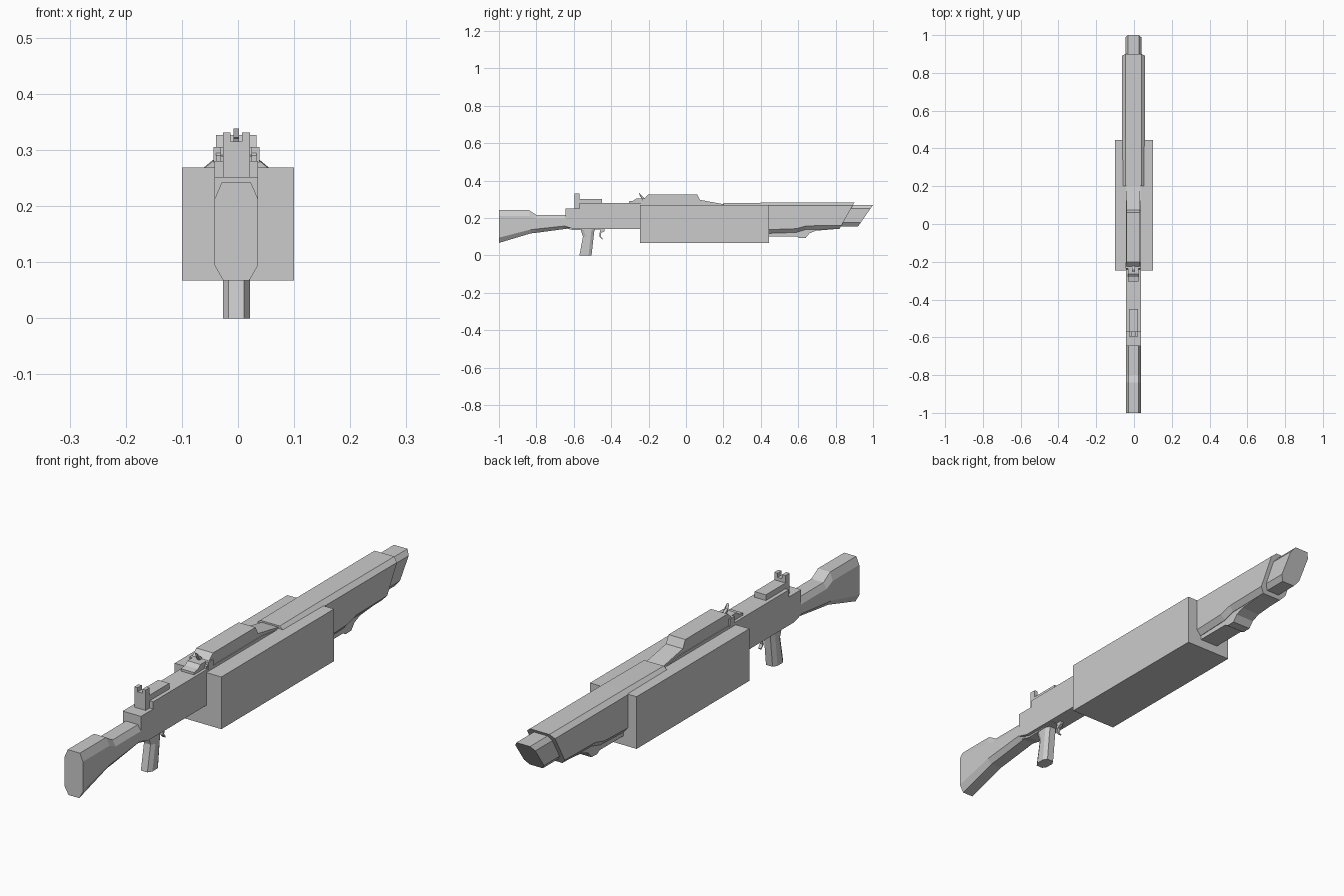
import bpy, bmesh

CX = -0.003  # the gun sits very slightly left of the box centre


def make(name, rings):
    """Skin a list of equal-length vertex rings and cap both ends."""
    bm = bmesh.new()
    vs = [[bm.verts.new(p) for p in r] for r in rings]
    n = len(vs[0])
    for a, b in zip(vs, vs[1:]):
        for i in range(n):
            bm.faces.new((a[i], a[(i + 1) % n], b[(i + 1) % n], b[i]))
    bm.faces.new(vs[0][::-1])
    bm.faces.new(vs[-1])
    bmesh.ops.recalc_face_normals(bm, faces=bm.faces)
    me = bpy.data.meshes.new(name)
    bm.to_mesh(me)
    bm.free()
    ob = bpy.data.objects.new(name, me)
    bpy.context.collection.objects.link(ob)
    return ob


def plate(name, profile, hw, x=CX):
    """Side profile (y, z) extruded across x."""
    return make(name, [[(x + s * hw, y, z) for y, z in profile] for s in (-1, 1)])


def block(name, x0, x1, y0, y1, z0, z1):
    return plate(name, [(y0, z0), (y1, z0), (y1, z1), (y0, z1)], (x1 - x0) / 2, (x0 + x1) / 2)


def octo(name, stations, hw, tw, bw):
    """Loft chamfered sections: (y_top, z_top, y_bot, z_bot, top_chamfer, bottom_chamfer)."""
    rings = []
    for yt, zt, yb, zb, ct, cb in stations:
        half = [(tw, zt), (hw, zt - ct), (hw, zb + cb), (bw, zb)]
        pts = half + [(-x, z) for x, z in reversed(half)]
        rings.append([(CX + x, yb + (yt - yb) * (z - zb) / (zt - zb), z) for x, z in pts])
    return make(name, rings)


# Large side housing
block("housing", -0.1, 0.1, -0.245, 0.445, 0.067, 0.269)

# Shoulder stock
octo("stock", [(-1, 0.242, -1, 0.067, 0.03, 0.028),
               (-0.84, 0.242, -0.83, 0.118, 0.03, 0.02),
               (-0.80, 0.217, -0.80, 0.121, 0.022, 0.02),
               (-0.64, 0.217, -0.62, 0.145, 0.022, 0.015)], 0.039, 0.026, 0.023)

# Receiver and lower plate
plate("receiver", [(-0.645, 0.155), (-0.645, 0.252), (-0.57, 0.252), (-0.57, 0.28),
                   (0.1, 0.28), (0.22, 0.265), (0.45, 0.265), (0.45, 0.142), (-0.6, 0.142)], 0.039)
plate("trigger_plate", [(-0.645, 0.145), (-0.6, 0.135), (-0.46, 0.139), (-0.46, 0.15), (-0.645, 0.16)], 0.026)

# Upper cover with front slope
plate("upper_cover", [(-0.24, 0.275), (-0.24, 0.29), (-0.2, 0.327), (0.06, 0.327),
                      (0.075, 0.297), (0.21, 0.272), (0.21, 0.26)], 0.036)
block("cover_collar", CX - 0.041, CX + 0.041, -0.235, -0.205, 0.278, 0.305)

# Front sight base and tilted post
plate("front_sight_base", [(-0.305, 0.278), (-0.305, 0.289), (-0.28, 0.293),
                           (-0.265, 0.305), (-0.215, 0.305), (-0.215, 0.278)], 0.028)
plate("front_sight_post", [(-0.235, 0.30), (-0.253, 0.338), (-0.248, 0.322), (-0.225, 0.31), (-0.215, 0.30)], 0.005)

# Rear sight with notch, and its rail
block("rear_sight_base", CX - 0.024, CX + 0.024, -0.595, -0.57, 0.25, 0.315)
for side in (-1, 1):
    c = CX + side * 0.017
    block("rear_sight_ear", c - 0.007, c + 0.007, -0.595, -0.57, 0.315, 0.331)
block("rear_rail", CX - 0.024, CX + 0.024, -0.57, -0.45, 0.278, 0.302)

# Barrel shroud with slanted nose, and slanted muzzle
octo("shroud", [(0.20, 0.28, 0.20, 0.14, 0.015, 0.02),
                (0.445, 0.282, 0.445, 0.118, 0.015, 0.02),
                (0.59, 0.282, 0.59, 0.123, 0.015, 0.02),
                (0.66, 0.282, 0.64, 0.138, 0.015, 0.02),
                (0.90, 0.282, 0.82, 0.141, 0.015, 0.02)], 0.06, 0.042, 0.042)
octo("muzzle", [(0.86, 0.27, 0.79, 0.155, 0.018, 0.02),
                (1.0, 0.27, 0.92, 0.155, 0.018, 0.02)], 0.043, 0.029, 0.028)

# Lower handguard with rounded catch
plate("handguard", [(0.42, 0.14), (0.42, 0.102), (0.59, 0.102), (0.605, 0.093), (0.64, 0.094),
                    (0.66, 0.118), (0.695, 0.132), (0.80, 0.141), (0.80, 0.16)], 0.04)

# Pistol grip: chamfered sections stacked along z
grip = []
for y0, y1, z in [(-0.57, -0.505, 0.0), (-0.551, -0.494, 0.10), (-0.567, -0.488, 0.148)]:
    c = 0.016
    grip.append([(CX + x, y, z) for x, y in [
        (-0.024, y0 + c), (-0.014, y0), (0.014, y0), (0.024, y0 + c),
        (0.024, y1 - c), (0.014, y1), (-0.014, y1), (-0.024, y1 - c)]])
make("grip", grip)

# Curved trigger
plate("trigger", [(-0.455, 0.145), (-0.462, 0.12), (-0.463, 0.10), (-0.448, 0.086), (-0.446, 0.09),
                  (-0.456, 0.103), (-0.453, 0.12), (-0.435, 0.13), (-0.435, 0.145)], 0.006)
